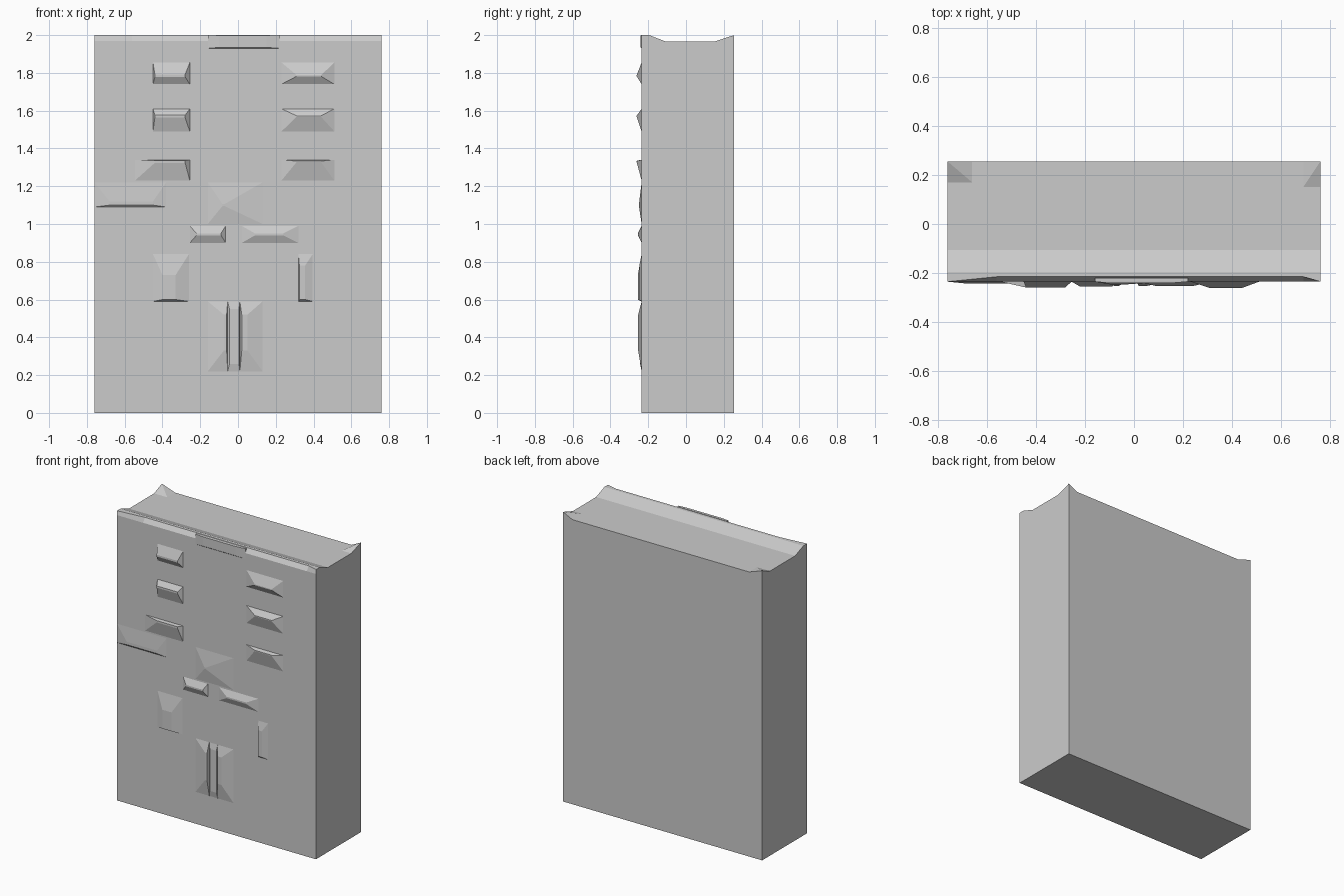
import bpy, bmesh

if "Cube" in bpy.data.objects:
    bpy.data.objects.remove(bpy.data.objects["Cube"])

FRONT = -0.235
BACK = 0.255
ROOF = 1.965


def make_object(name, verts, faces):
    mesh = bpy.data.meshes.new(name)
    bm = bmesh.new()
    vs = [bm.verts.new(v) for v in verts]
    for f in faces:
        bm.faces.new([vs[i] for i in f])
    bmesh.ops.recalc_face_normals(bm, faces=bm.faces)
    bm.to_mesh(mesh)
    bm.free()
    obj = bpy.data.objects.new(name, mesh)
    bpy.context.collection.objects.link(obj)
    return obj


def loft(name, rings):
    """Closed solid through a series of equal-length rings."""
    n = len(rings[0])
    verts = [v for r in rings for v in r]
    faces = [list(range(n)), list(range(len(verts) - n, len(verts)))]
    for k in range(len(rings) - 1):
        for i in range(n):
            j = (i + 1) % n
            faces.append((k * n + i, k * n + j, (k + 1) * n + j, (k + 1) * n + i))
    return make_object(name, verts, faces)


def section(x, lip):
    # side profile with sloped front parapet; lip sets the chamfer depth
    prof = [(FRONT, 0), (BACK, 0), (BACK, ROOF), (-0.105, ROOF),
            (-0.195, 2.0), (FRONT + lip, 2.0), (FRONT, 1.97)]
    return [(x, y, z) for y, z in prof]


def relief(name, outer, inner, depth, base=FRONT):
    """Tapered panel standing out from the front wall."""
    def rect(r, y):
        x0, x1, z0, z1 = r
        return [(x0, y, z0), (x1, y, z0), (x1, y, z1), (x0, y, z1)]
    loft(name, [rect(outer, base + 0.015), rect(outer, base),
                rect(inner, base - depth)])


# main building block
loft("building_body", [section(-0.76, 0.0), section(-0.56, 0.02),
                       section(0.69, 0.02), section(0.76, 0.0)])

# raised points at the back roof corners
for side, w, d in ((-1, 0.10, 0.085), (1, 0.07, 0.105)):
    xo, xi, yi = side * 0.76, side * (0.76 - w), BACK - d
    make_object("roof_corner",
                [(xo, BACK, ROOF), (xi, BACK, ROOF), (xi, yi, ROOF),
                 (xo, yi, ROOF), (xo, BACK, 2.0)],
                [(0, 1, 2, 3), (0, 1, 4), (1, 2, 4), (2, 3, 4), (3, 0, 4)])

# centre of the parapet
relief("parapet_centre", (-0.16, 0.22, 1.93, 2.0), (-0.10, 0.15, 1.935, 1.999),
       0.006)

# three rows of window sills
for z0, z1, ridge, left in ((1.74, 1.855, 1.785, -0.45),
                            (1.49, 1.61, 1.57, -0.45),
                            (1.23, 1.34, 1.33, -0.545)):
    relief("window_left", (left, -0.255, z0, z1),
           (-0.44, -0.28, ridge - 0.006, ridge + 0.006), 0.024)
    relief("window_right", (0.23, 0.51, z0, z1),
           (0.31, 0.44, ridge - 0.003, ridge + 0.003), 0.026)

# sculpted pieces around the entrance
relief("entrance_crest", (-0.16, 0.13, 1.0, 1.22), (-0.082, -0.072, 1.095, 1.105), 0.014)
relief("lintel_left", (-0.255, -0.065, 0.9, 0.99), (-0.22, -0.09, 0.94, 0.95), 0.02)
relief("lintel_right", (0.02, 0.32, 0.9, 0.99), (0.09, 0.24, 0.94, 0.95), 0.018)
relief("niche_left", (-0.45, -0.26, 0.59, 0.84), (-0.40, -0.33, 0.6, 0.73), 0.02)
relief("niche_right", (0.32, 0.395, 0.59, 0.84), (0.325, 0.355, 0.6, 0.78), 0.012)

# door jambs with a groove between them
relief("door_left", (-0.16, -0.055, 0.22, 0.59), (-0.075, -0.06, 0.33, 0.52), 0.018)
relief("door_middle", (-0.055, 0.01, 0.22, 0.59), (-0.045, 0.005, 0.26, 0.55), 0.008)
relief("door_right", (0.01, 0.13, 0.22, 0.59), (0.02, 0.05, 0.33, 0.52), 0.018)

# faint wall swelling on the left
relief("wall_panel", (-0.76, -0.38, 1.09, 1.22), (-0.68, -0.45, 1.10, 1.12), 0.008)
